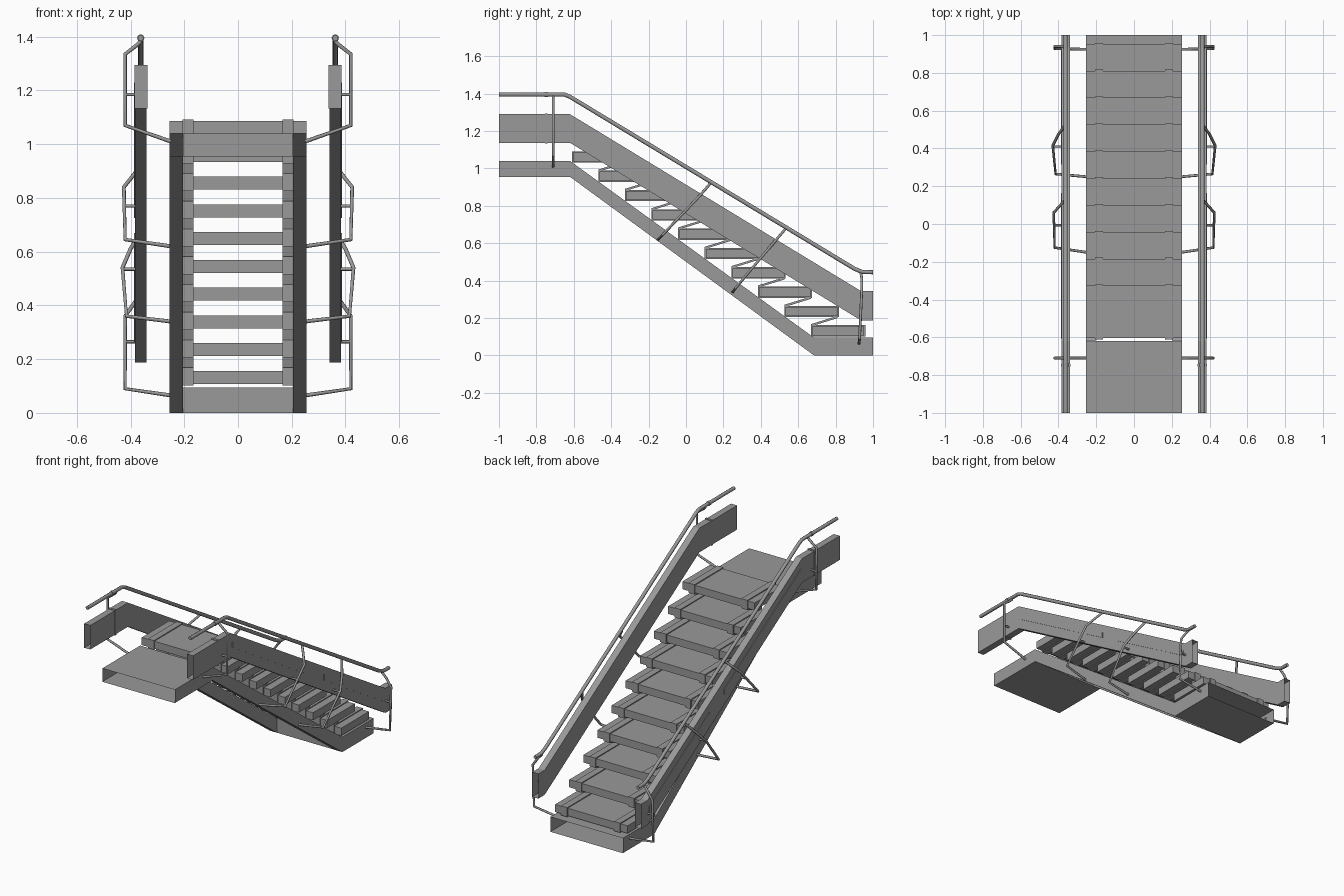
import bpy
import bmesh
from mathutils import Vector

cube = bpy.data.objects.get("Cube")
if cube:
    bpy.data.objects.remove(cube)

grey = bpy.data.materials.new("steel_grey")
grey.use_nodes = True
colour = (0.32, 0.32, 0.32, 1)
grey.diffuse_color = colour
grey.node_tree.nodes["Principled BSDF"].inputs["Base Color"].default_value = colour


def finish(name, bm):
    bmesh.ops.recalc_face_normals(bm, faces=bm.faces)
    mesh = bpy.data.meshes.new(name)
    bm.to_mesh(mesh)
    bm.free()
    mesh.materials.append(grey)
    obj = bpy.data.objects.new(name, mesh)
    bpy.context.collection.objects.link(obj)
    return obj


def band(name, stations, xa, xb, capped=False):
    """Rectangular duct through (y, bottom, top) stations."""
    bm = bmesh.new()
    rings = []
    for y, low, high in stations:
        corners = ((xa, low), (xb, low), (xb, high), (xa, high))
        rings.append([bm.verts.new((x, y, z)) for x, z in corners])
    for a, b in zip(rings, rings[1:]):
        for i in range(4):
            j = (i + 1) % 4
            bm.faces.new((a[i], a[j], b[j], b[i]))
    if capped:
        bm.faces.new(rings[0])
        bm.faces.new(rings[-1])
    return finish(name, bm)


def tube(name, points, radius):
    curve = bpy.data.curves.new(name, "CURVE")
    curve.dimensions = "3D"
    curve.bevel_depth = radius
    curve.bevel_resolution = 2
    curve.use_fill_caps = True
    spline = curve.splines.new("POLY")
    spline.points.add(len(points) - 1)
    for p, co in zip(spline.points, points):
        p.co = (*co, 1)
    helper = bpy.data.objects.new(name, curve)
    bpy.context.collection.objects.link(helper)
    # Turn the swept curve into a plain mesh
    mesh = bpy.data.meshes.new_from_object(
        helper.evaluated_get(bpy.context.evaluated_depsgraph_get()))
    bpy.data.objects.remove(helper)
    mesh.materials.clear()
    mesh.materials.append(grey)
    obj = bpy.data.objects.new(name, mesh)
    bpy.context.collection.objects.link(obj)
    bpy.context.view_layer.objects.active = obj
    obj.select_set(True)
    bpy.ops.object.shade_smooth_by_angle(angle=0.9)
    obj.select_set(False)


def wall(name, y, low, high, half):
    bm = bmesh.new()
    bm.faces.new([bm.verts.new((x, y, z)) for x, z in
                  ((-half, low), (half, low), (half, high), (-half, high))])
    finish(name, bm)


# Upper landing and foot: hollow, open at their outer ends
W, INNER = 0.255, 0.205
TOP, FOOT = (-0.62, 0.955, 1.04), (0.685, 0.0, 0.095)
band("landing", [(-1, 0.955, 1.04), TOP], -W, W)
band("foot", [FOOT, (1, 0.0, 0.095)], -W, W)
wall("landing_back_wall", TOP[0], TOP[1], TOP[2], INNER)
wall("foot_front_wall", FOOT[0], FOOT[1], FOOT[2], INNER)

# Treads with wrapped brackets and sloping hanger straps
for i in range(10):
    y, z = 0.675 - 0.1422 * i, 0.108 + 0.1033 * i
    back, high = y + 0.278, z + 0.048
    band(f"tread_{i + 1}", [(y, z, high), (back, z, high)], -W, W, True)
    for side in (-1, 1):
        xa, xb = side * 0.165, side * 0.207
        g = 0.006
        band(f"tread_bracket_{i + 1}",
             [(y - g, z - g, high + g), (back + g, z - g, high + g)], xa, xb, True)
        if i < 9:
            band(f"hanger_strap_{i + 1}",
                 [(y - g, high, high + 0.012), (y + 0.136, z + 0.092, z + 0.104)],
                 xa, xb, True)

# Side panel height along the slope
P0, P1 = Vector((-0.62, 1.29)), Vector((0.935, 0.345))


def panel_top(y):
    return P0.y + (P1.y - P0.y) * (y - P0.x) / (P1.x - P0.x)


# Each post: (x, y, z) path from handrail to stringer, then stub height
posts = [
    ([(0.36, -0.71, 1.385), (0.375, -0.71, 1.37), (0.42, -0.71, 1.335),
      (0.42, -0.71, 1.07), (0.25, -0.71, 1.01)], 1.185),
    ([(0.36, 0.13, 0.92), (0.385, 0.105, 0.89), (0.425, 0.06, 0.84),
      (0.42, -0.125, 0.645), (0.25, -0.15, 0.62)], 0.77),
    ([(0.36, 0.53, 0.675), (0.4, 0.475, 0.61), (0.43, 0.415, 0.54),
      (0.415, 0.265, 0.36), (0.25, 0.25, 0.34)], 0.535),
    ([(0.36, 0.935, 0.44), (0.385, 0.94, 0.41), (0.42, 0.94, 0.36),
      (0.42, 0.928, 0.09), (0.25, 0.925, 0.065)], 0.265),
]

for side, label in ((1, "left"), (-1, "right")):
    # Stringer
    band(f"{label}_stringer", [TOP, FOOT], side * INNER, side * W)

    # Hollow balustrade panel
    band(f"{label}_panel",
         [(-1, 1.137, 1.29), (P0.x, 1.137, P0.y), (P1.x, 0.188, P1.y), (1, 0.188, 0.345)],
         side * 0.34, side * 0.383)
    band(f"{label}_panel_joint", [(-0.755, 1.133, 1.294), (-0.74, 1.133, 1.294)],
         side * 0.337, side * 0.386, True)

    # Long trim strips on the outer face
    for ya, yb in ((-0.605, 0.165), (0.315, 0.92)):
        band(f"{label}_trim_strip",
             [(y, panel_top(y) - 0.088, panel_top(y) - 0.052) for y in (ya, yb)],
             side * 0.38, side * 0.387, True)

    # Handrail
    tube(f"{label}_handrail",
         [(side * 0.362, y, z) for y, z in
          ((-1, 1.395), (-0.65, 1.395), (-0.62, 1.383), (0.9, 0.464),
           (0.94, 0.447), (1, 0.445))], 0.011)
    tube(f"{label}_handrail_sleeve",
         [(side * 0.362, y, 1.395) for y in (-0.757, -0.737)], 0.014)

    # Posts with short stubs to the panel
    for path, stub in posts:
        tube(f"{label}_post", [(side * x, y, z) for x, y, z in path], 0.0075)
        a, b = Vector(path[2]), Vector(path[3])
        p = a.lerp(b, (a.z - stub) / (a.z - b.z))
        tube(f"{label}_post_stub",
             [(side * p.x, p.y, p.z), (side * 0.375, p.y, p.z)], 0.006)
